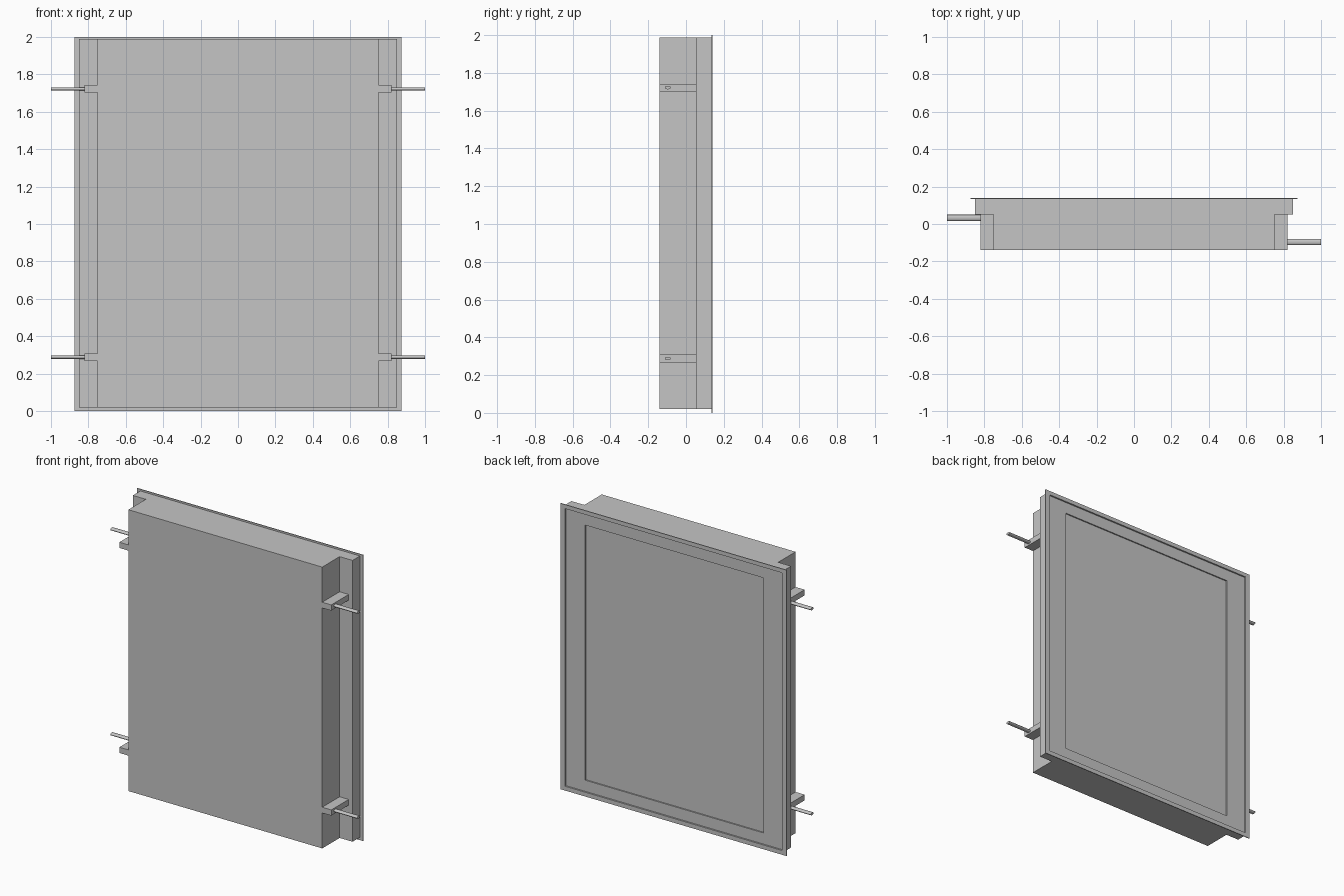
import bpy, bmesh, math
from mathutils import Matrix

if "Cube" in bpy.data.objects:
    bpy.data.objects.remove(bpy.data.objects["Cube"])

grey = bpy.data.materials.new("light_grey")
grey.diffuse_color = (0.56, 0.56, 0.56, 1)
grey.use_nodes = True
grey.node_tree.nodes["Principled BSDF"].inputs["Base Color"].default_value = grey.diffuse_color


def make(name, bm):
    bmesh.ops.remove_doubles(bm, verts=bm.verts, dist=1e-5)
    bmesh.ops.recalc_face_normals(bm, faces=bm.faces)
    me = bpy.data.meshes.new(name)
    bm.to_mesh(me)
    bm.free()
    me.materials.append(grey)
    ob = bpy.data.objects.new(name, me)
    bpy.context.collection.objects.link(ob)
    return ob


Z0, Z1 = 0.02, 1.988       # body bottom and top
FRONT, STEP, LIP, BACK = -0.14, 0.052, 0.134, 0.14

# Stepped panel body: T-shaped plan extruded upward, open at the back
bm = bmesh.new()
half = [(0.75, FRONT), (0.75, STEP), (0.85, STEP), (0.85, LIP)]
plan = [(-x, y) for x, y in reversed(half)] + half
low = [bm.verts.new((x, y, Z0)) for x, y in plan]
high = [bm.verts.new((x, y, Z1)) for x, y in plan]
bm.faces.new(low)
bm.faces.new(high)
for i in range(len(plan) - 1):
    bm.faces.new((low[i], low[i + 1], high[i + 1], high[i]))

# Back lip and stepped recesses: rectangles (half width, bottom, top, y) lofted together
rects = [
    (0.85, Z0, Z1, LIP),
    (0.875, 0.0, 2.0, LIP),
    (0.875, 0.0, 2.0, BACK),
    (0.84, 0.03, 1.972, BACK),
    (0.84, 0.03, 1.972, BACK - 0.011),
    (0.69, 0.108, 1.892, BACK - 0.011),
    (0.69, 0.108, 1.892, BACK - 0.02),
]
prev = None
for w, a, b, y in rects:
    ring = [bm.verts.new(p) for p in ((-w, y, a), (w, y, a), (w, y, b), (-w, y, b))]
    if prev:
        for i in range(4):
            j = (i + 1) % 4
            bm.faces.new((prev[i], prev[j], ring[j], ring[i]))
    prev = ring
bm.faces.new(prev)
make("door_panel", bm)

# Side brackets and oval pins; pins sit near the front on the right, near the step on the left
for side, pin_y, label in ((1, -0.096, "right"), (-1, 0.033, "left")):
    for z, level in ((0.288, "lower"), (1.722, "upper")):
        bm = bmesh.new()
        m = (Matrix.Translation((side * 0.785, (FRONT + STEP) / 2, z))
             @ Matrix.Diagonal((0.07, STEP - FRONT, 0.04, 1)))
        bmesh.ops.create_cube(bm, size=1, matrix=m)
        make(f"{label}_{level}_bracket", bm)

        bm = bmesh.new()
        m = (Matrix.Translation((side * 0.91, pin_y, z))
             @ Matrix.Diagonal((1, 0.0165, 0.009, 1))
             @ Matrix.Rotation(math.pi / 2, 4, 'Y'))
        bmesh.ops.create_cone(bm, cap_ends=True, segments=24, radius1=1, radius2=1,
                              depth=0.18, matrix=m)
        pin = make(f"{label}_{level}_pin", bm)
        for f in pin.data.polygons:
            f.use_smooth = len(f.vertices) == 4
